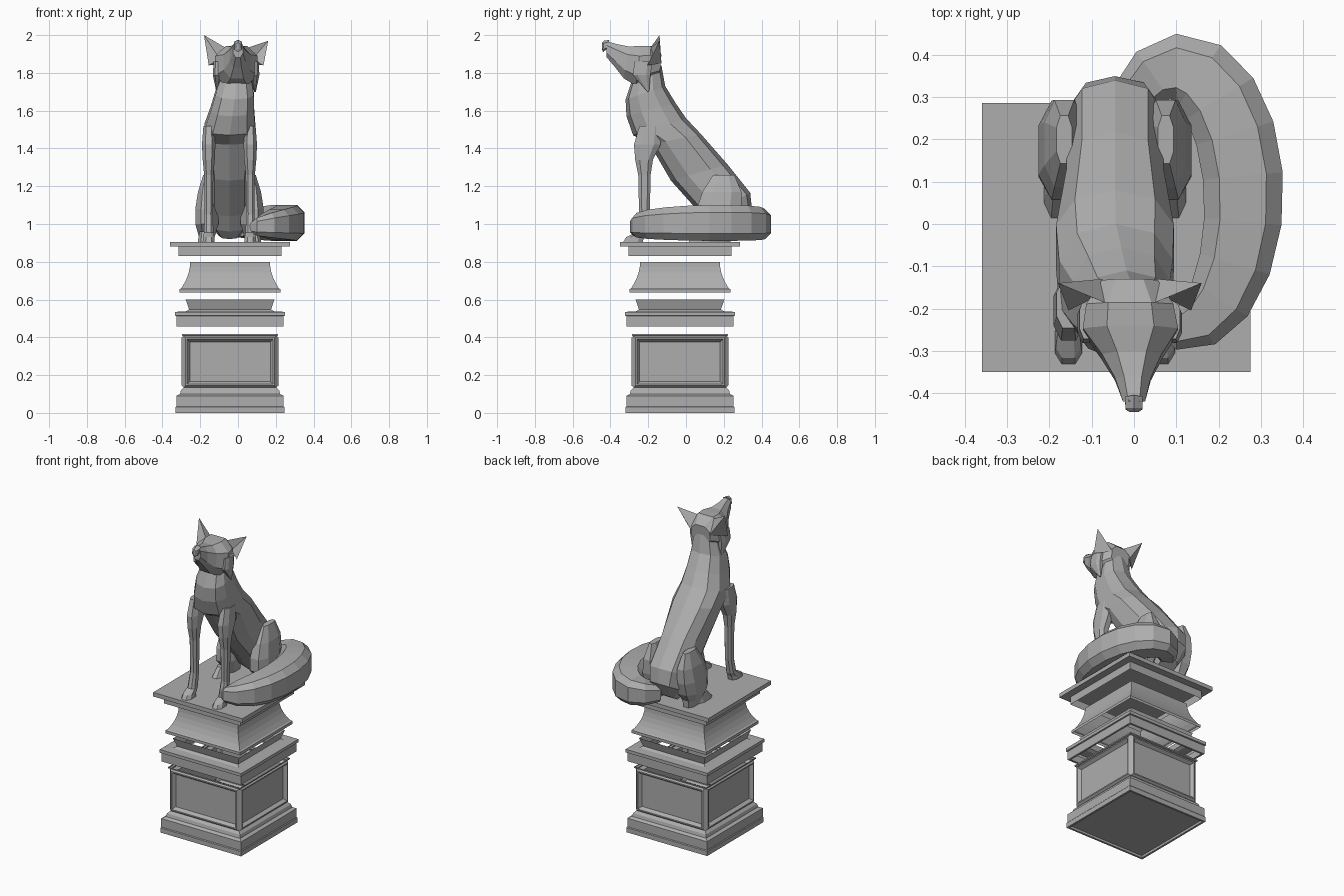
import bpy
import bmesh
import math
from mathutils import Vector

if "Cube" in bpy.data.objects:
    bpy.data.objects.remove(bpy.data.objects["Cube"])

stone = bpy.data.materials.new("grey stone")
stone.use_nodes = True
shader = stone.node_tree.nodes["Principled BSDF"]
stone.diffuse_color = (.42, .42, .42, 1)
shader.inputs["Base Color"].default_value = stone.diffuse_color

pedestal_axis = Vector((-.042, -.032, 0))
body_axis = -.045
head_axis = -.01
ground = .906


def finish(name, bm, fix_normals=True):
    if fix_normals:
        bmesh.ops.recalc_face_normals(bm, faces=bm.faces)
    mesh = bpy.data.meshes.new(name)
    bm.to_mesh(mesh)
    bm.free()
    mesh.materials.append(stone)
    part = bpy.data.objects.new(name, mesh)
    bpy.context.collection.objects.link(part)


def skin(bm, rings):
    """Bridge equal-length point rings with quads."""
    rows = [[bm.verts.new(point) for point in ring] for ring in rings]
    faces = []
    for low, high in zip(rows, rows[1:]):
        for i in range(len(low)):
            j = (i + 1) % len(low)
            faces.append(bm.faces.new((low[i], low[j], high[j], high[i])))
    return rows, faces


def rounded_ring(centre, across, along, count, power):
    """Rounded cross-section spanned by two radius vectors."""
    ring = []
    for k in range(count):
        angle = math.tau * (k + .5) / count
        c, s = math.cos(angle), math.sin(angle)
        ring.append(Vector(centre)
                    + Vector(across) * math.copysign(abs(c) ** power, c)
                    + Vector(along) * math.copysign(abs(s) ** power, s))
    return ring


def loft(name, sections, count=8, power=.8):
    """Closed tube through (centre, across, along) sections."""
    bm = bmesh.new()
    rows, _ = skin(bm, [rounded_ring(*section, count, power) for section in sections])
    bm.faces.new(rows[0])
    bm.faces.new(rows[-1])
    finish(name, bm)


def square(half, z):
    corners = ((-half, -half), (half, -half), (half, half), (-half, half))
    return [pedestal_axis + Vector((x, y, z)) for x, y in corners]


def moulding(name, profile, bottom=False, top=False):
    """Square shell from (half width, height) steps, open unless capped."""
    bm = bmesh.new()
    rows, _ = skin(bm, [square(half, z) for half, z in profile])
    if bottom:
        bm.faces.new(rows[0][::-1])
    if top:
        bm.faces.new(rows[-1])
    finish(name, bm, fix_normals=False)


# Pedestal, bottom to top
moulding("plinth", [(.275, .015), (.275, 0), (.288, 0), (.288, .03), (.284, .035),
                    (.284, .09), (.265, .1), (.26, .12), (.245, .135)], bottom=True)
moulding("dado_lip", [(.245, .405), (.255, .41), (.255, .418)])
moulding("cornice", [(.27, .457), (.283, .457), (.283, .513), (.291, .515),
                     (.291, .535), (.235, .537), (.217, .547), (.235, .6)])
cove_steps = [step / 5 for step in range(6)]
moulding("cove", [(.267, .637), (.267, .655)]
         + [(.211 + .047 * (1 - t) ** 2, .66 + .14 * t) for t in cove_steps])
moulding("slab_bed", [(.272, .83), (.272, .88)])
moulding("top_slab", [(.272, .88), (.318, .88), (.318, ground)], top=True)

# Dado with a framed panel on every side
bm = bmesh.new()
_, sides = skin(bm, [square(.245, .135), square(.245, .408)])
for thickness, depth in ((.052, 0), (.01, .012), (.008, 0), (.014, -.02)):
    bmesh.ops.inset_individual(bm, faces=sides, thickness=thickness, depth=depth,
                               use_even_offset=True)
finish("dado", bm, fix_normals=False)


def profile_loft(name, rows, count, centre_at):
    """Tube from rows of back point, front point and half width, in side profile."""
    sections = []
    for back_y, back_z, front_y, front_z, half in rows:
        back, front = Vector((0, back_y, back_z)), Vector((0, front_y, front_z))
        middle = (back + front) / 2
        middle.x = centre_at(middle)
        sections.append((middle, (half, 0, 0), (back - front) / 2))
    loft(name, sections, count)


def lean(point):
    """The neck drifts sideways from the body axis to the head axis."""
    blend = min(max((point.z - 1.5) / .25, 0), 1)
    return body_axis + (head_axis - body_axis) * blend


def head_turn(point):
    """The muzzle points slightly to the left."""
    return head_axis * min(max((point.y + .42) / .2, 0), 1)


# Neck, torso and rump
profile_loft("body", [
    (-.13, 1.84, -.29, 1.75, .08),
    (-.11, 1.73, -.32, 1.66, .105),
    (-.055, 1.64, -.315, 1.57, .12),
    (0, 1.56, -.28, 1.47, .14),
    (.08, 1.475, -.19, 1.42, .145),
    (.22, 1.315, -.08, 1.23, .12),
    (.34, 1.165, .09, 1.04, .12),
    (.35, 1.07, .15, .96, .105),
    (.3, .98, .2, .92, .06)], 10, lean)

# Head, raised muzzle and nose
profile_loft("head", [
    (-.13, 1.9, -.14, 1.78, .07),
    (-.185, 1.95, -.2, 1.74, .11),
    (-.24, 1.95, -.265, 1.725, .12),
    (-.3, 1.945, -.33, 1.765, .075),
    (-.36, 1.955, -.375, 1.825, .045),
    (-.42, 1.97, -.42, 1.88, .028)], 8, head_turn)
profile_loft("nose", [
    (-.405, 1.975, -.42, 1.925, .024),
    (-.435, 1.97, -.44, 1.91, .022),
    (-.445, 1.96, -.445, 1.925, .012)], 6, head_turn)


def ear(name, side):
    """Pointed ear with a hollow front."""
    def place(x, y, z):
        return Vector((head_axis + side * x, y, z))
    base = [place(.05, -.19, 1.93), place(.065, -.13, 1.85), place(.145, -.205, 1.84)]
    hollow = sum(base, Vector()) / len(base)
    tip = place(.17, -.14, 1.985 - side * .015)
    bm = bmesh.new()
    inner, back, outer, cup, point = [bm.verts.new(p) for p in (*base, hollow, tip)]
    for corners in ((inner, back, point), (back, outer, point), (inner, point, cup),
                    (outer, cup, point), (inner, cup, outer, back)):
        bm.faces.new(corners)
    finish(name, bm)


def limb(name, rows, centre_x):
    """Leg from rows of height, centre y, half depth and half width."""
    loft(name, [((centre_x, y, z), (width, 0, 0), (0, depth, 0))
                for z, y, depth, width in rows])


for label, side in (("right", -1), ("left", 1)):
    ear(label + "_ear", side)

    # Cheek tuft hanging beside the jaw
    cheek = head_axis + side * .09
    limb(label + "_cheek_tuft", [(1.86, -.225, .05, .02), (1.79, -.235, .05, .025)]
         + [(1.7, -.2, .005, .005)], cheek + side * .01)

    # Almond eye plate
    eye = Vector((cheek, -.275, 1.865))
    outward = Vector((side * .008, -.005, 0))
    loft(label + "_eye", [(eye + outward * step, (side * .01, .02, 0), (0, 0, .01))
                          for step in (-1, 0)], 6)

    # Legs and paws
    limb(label + "_front_leg", [
        (1.52, -.19, .06, .03), (1.42, -.205, .075, .038),
        (1.34, -.222, .05, .034), (1.26, -.22, .035, .026),
        (1.05, -.22, .03, .023), (.955, -.24, .032, .027),
        (.93, -.27, .05, .032), (ground, -.28, .055, .034)], body_axis + side * .11)
    limb(label + "_thigh", [
        (1.26, .2, .06, .02), (1.17, .19, .11, .05), (1.08, .175, .125, .065),
        (1, .165, .115, .065), (.95, .17, .075, .05), (ground, .18, .06, .035)],
        body_axis + side * .12)
    limb(label + "_hind_foot", [(.96, .11, .05, .025), (ground, .085, .075, .035)],
         body_axis + side * .135)

# Bushy tail sweeping along an elliptical arc round to the left
sections = []
steps = 12
for step in range(steps + 1):
    t = step / steps
    angle = math.radians(130 - 240 * t)
    bulk = math.sin(math.pi * (.1 + .895 * t)) ** .5
    radial = Vector((math.cos(angle) * .16, math.sin(angle) * .31, 0))
    outward = Vector((radial.x * .31 / .16, radial.y * .16 / .31, 0)).normalized()
    height = .1 * bulk
    centre = Vector((.1, .06, ground + height + .06 * (1 - bulk))) + radial
    sections.append((centre, outward * .1 * bulk, (0, 0, height)))
loft("tail", sections, power=.6)
